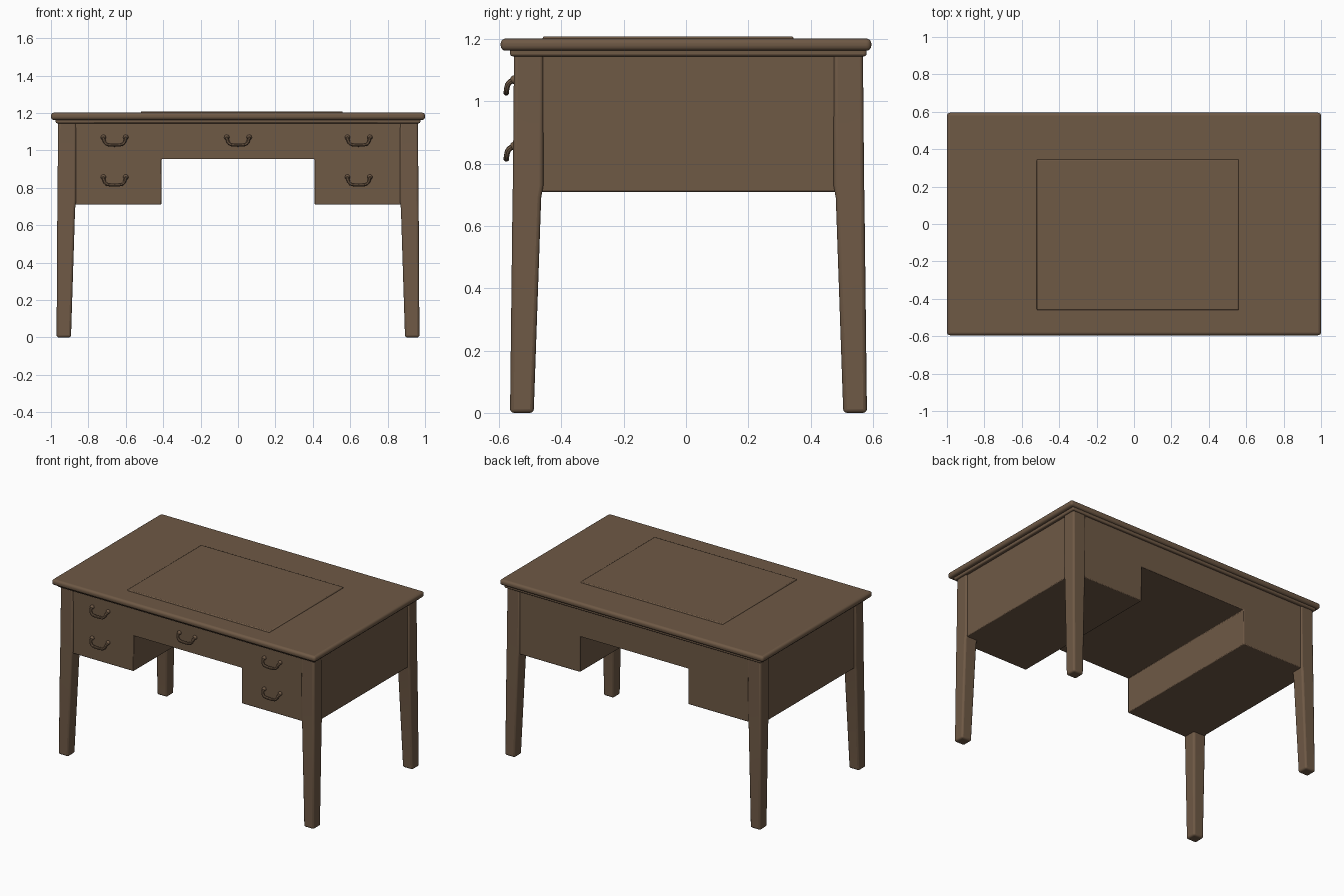
import bpy
import bmesh

cube = bpy.data.objects.get("Cube")
if cube:
    bpy.data.objects.remove(cube, do_unlink=True)

# One wood finish for everything
wood = bpy.data.materials.new("brown wood")
wood.use_nodes = True
WOOD = (0.158, 0.1, 0.06, 1)
wood.diffuse_color = WOOD
wood.node_tree.nodes["Principled BSDF"].inputs["Base Color"].default_value = WOOD


def finish(name, bm, bevel=0.0, segments=3):
    bmesh.ops.recalc_face_normals(bm, faces=bm.faces)
    mesh = bpy.data.meshes.new(name)
    bm.to_mesh(mesh)
    bm.free()
    mesh.materials.append(wood)
    obj = bpy.data.objects.new(name, mesh)
    bpy.context.collection.objects.link(obj)
    if bevel:
        mod = obj.modifiers.new("soft edges", "BEVEL")
        mod.width = bevel
        mod.segments = segments
    bpy.ops.object.select_all(action="DESELECT")
    bpy.context.view_layer.objects.active = obj
    obj.select_set(True)
    bpy.ops.object.shade_smooth_by_angle()
    return obj


def box(name, lo, hi, bevel=0.0, segments=3):
    bm = bmesh.new()
    bmesh.ops.create_cube(bm, size=1)
    for v in bm.verts:
        v.co = [(a + b) / 2 + c * (b - a) for a, b, c in zip(lo, hi, v.co)]
    return finish(name, bm, bevel, segments)


# Desk top with a rounded rim, and the shallow raised writing panel
box("desk_top", (-1, -0.595, 1.163), (1, 0.595, 1.202), 0.016, 4)
box("top_moulding", (-0.975, -0.565, 1.145), (0.975, 0.58, 1.17), 0.008)
box("writing_panel", (-0.52, -0.46, 1.19), (0.56, 0.345, 1.209), 0.006, 2)

# Carcass: two drawer pedestals joined by the centre drawer, open kneehole
half = [(0.41, 0.953), (0.41, 0.71), (0.953, 0.71), (0.953, 1.168)]
outline = half + [(-x, z) for x, z in reversed(half)]
bm = bmesh.new()
face = bm.faces.new([bm.verts.new((x, -0.547, z)) for x, z in outline])
out = bmesh.ops.extrude_face_region(bm, geom=[face])
for v in out["geom"]:
    if isinstance(v, bmesh.types.BMVert):
        v.co.y = 0.562
finish("carcass", bm, 0.005, 2)

# Tapered corner legs running up to the top as posts
# each section: height, inner x, outer x, inner y, outer y
SECTIONS = [(0, 0.893, 0.97, 0.497, 0.573),
            (0.69, 0.871, 0.966, 0.473, 0.565),
            (0.73, 0.865, 0.965, 0.466, 0.564),
            (1.168, 0.865, 0.962, 0.466, 0.56)]


def leg(name, sx, sy):
    bm = bmesh.new()
    rings = []
    for z, xi, xo, yi, yo in SECTIONS:
        corners = [(xi, yi), (xo, yi), (xo, yo), (xi, yo)]
        rings.append([bm.verts.new((sx * x, sy * y + 0.008, z)) for x, y in corners])
    for a, b in zip(rings, rings[1:]):
        for i in range(4):
            j = (i + 1) % 4
            bm.faces.new((a[i], a[j], b[j], b[i]))
    bm.faces.new(rings[0])
    bm.faces.new(rings[-1])
    finish(name, bm, 0.012)


for sy, end in ((-1, "front"), (1, "back")):
    for sx, side in ((-1, "right"), (1, "left")):
        leg(f"{end}_{side}_leg", sx, sy)


# Drawer pulls: a drooping bail hung from two round bosses
def pull(name, x, z):
    curve = bpy.data.curves.new(name, "CURVE")
    curve.dimensions = "3D"
    curve.bevel_depth = 0.009
    curve.bevel_resolution = 2
    curve.resolution_u = 5
    curve.use_fill_caps = True
    path = [(0.062, -0.546, 0.018), (0.06, -0.57, 0.012),
            (0.05, -0.577, -0.018), (0.025, -0.577, -0.025)]
    path += [(-px, y, pz) for px, y, pz in reversed(path)]
    spline = curve.splines.new("NURBS")
    spline.points.add(len(path) - 1)
    for p, (px, y, pz) in zip(spline.points, path):
        p.co = (x + px, y, z + pz, 1)
    spline.use_endpoint_u = True
    spline.order_u = 3
    curve.materials.append(wood)
    obj = bpy.data.objects.new(name, curve)
    bpy.context.collection.objects.link(obj)
    bpy.ops.object.select_all(action="DESELECT")
    bpy.context.view_layer.objects.active = obj
    obj.select_set(True)
    bpy.ops.object.convert(target="MESH")
    bpy.ops.object.shade_smooth_by_angle()
    for s, side in ((-1, "right"), (1, "left")):
        bm = bmesh.new()
        bmesh.ops.create_uvsphere(bm, u_segments=12, v_segments=8, radius=0.014)
        for v in bm.verts:
            v.co = (x + s * 0.06 + v.co.x, -0.551 + v.co.y, z + 0.017 + v.co.z)
        finish(f"{name}_{side}_boss", bm)


pull("centre_drawer_pull", 0, 1.053)
for x, side in ((-0.66, "right"), (0.645, "left")):
    pull(f"upper_{side}_drawer_pull", x, 1.053)
    pull(f"lower_{side}_drawer_pull", x, 0.84)
